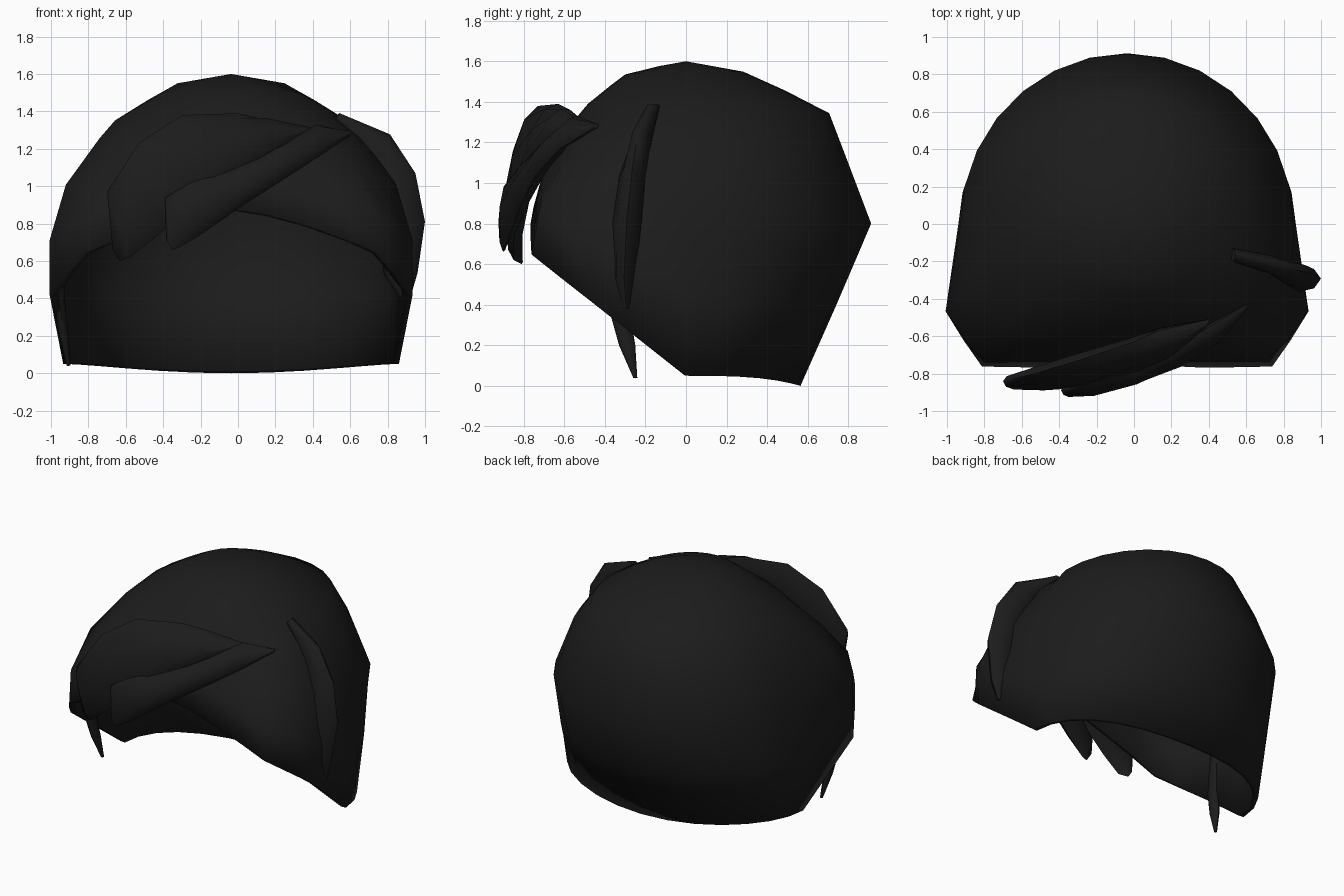
import bpy, bmesh, math
from mathutils import Vector

if "Cube" in bpy.data.objects:
    bpy.data.objects.remove(bpy.data.objects["Cube"])

black = bpy.data.materials.new("soft_black")
black.diffuse_color = (0.0115, 0.0115, 0.0115, 1)
black.use_nodes = True
black.node_tree.nodes["Principled BSDF"].inputs["Base Color"].default_value = black.diffuse_color


def finish(name, bm, angle):
    bmesh.ops.recalc_face_normals(bm, faces=bm.faces)
    mesh = bpy.data.meshes.new(name)
    bm.to_mesh(mesh)
    bm.free()
    mesh.materials.append(black)
    ob = bpy.data.objects.new(name, mesh)
    bpy.context.collection.objects.link(ob)
    bpy.context.view_layer.objects.active = ob
    ob.select_set(True)
    bpy.ops.object.shade_smooth_by_angle(angle=math.radians(angle))
    ob.select_set(False)
    return ob


# Cap outline by height: z, half width, front depth, back depth
LEVELS = [(1.60, 0, 0, 0), (1.55, .31, .28, .28), (1.46, .48, .40, .48),
          (1.36, .66, .52, .70), (1.2, .80, .64, .76), (1.0, .91, .73, .84),
          (.78, .97, .77, .92), (.60, .97, .78, .83), (.44, .97, .78, .76),
          (.2, .965, .78, .65), (-.01, .965, .78, .56)]
# Chamfered front quarter of the lower cap, from the brow centre to the ear
FRONT = [(0, 1), (.2, 1), (.41, 1), (.62, .99), (.8, .98), (.9, .8), (1, .6), (.93, 0)]
COLS = 28


def outline(z):
    for a, b in zip(LEVELS, LEVELS[1:]):
        if z >= b[0]:
            f = (a[0] - z) / (a[0] - b[0])
            return [p + (q - p) * f for p, q in zip(a[1:], b[1:])]
    return LEVELS[-1][1:]


def front_unit(i):
    """Chamfered unit point of a front column, or None at the back."""
    k = min(i, COLS - i)
    return FRONT[k] if k < len(FRONT) else None


def cap_point(i, z):
    """Chamfered at the front, elliptical at the back and crown."""
    hw, front, back = outline(z)
    ang = 2 * math.pi * i / COLS
    s, c = math.sin(ang), math.cos(ang)
    x, y = abs(s) * .93, c
    unit = front_unit(i)
    if unit:
        k = min(1, max(0, (1.45 - z) / .6))
        x += (unit[0] - x) * k
        y += (unit[1] - y) * k
    x = math.copysign(x, s) * hw
    return Vector((x - .037, -y * (front if unit else back), z))


def rim_height(i):
    """Hairline: arched at the brow, sloping to the nape."""
    unit = front_unit(i)
    if unit:
        return .05 + .61 * unit[1] + .22 * max(0, 1 - (unit[0] / .8) ** 1.4)
    return .05 * (1 - max(0, -math.cos(2 * math.pi * i / COLS)) ** 3)


# Hair cap: open shell running from the crown to the hairline
bm = bmesh.new()
crown = bm.verts.new((-.037, 0, 1.6))
rings = []
for f in (.032, .09, .16, .29, .5, .75, 1):
    rings.append([bm.verts.new(cap_point(i, 1.6 + (rim_height(i) - 1.6) * f))
                  for i in range(COLS)])
for i in range(COLS):
    j = (i + 1) % COLS
    bm.faces.new((crown, rings[0][i], rings[0][j]))
    for a, b in zip(rings, rings[1:]):
        bm.faces.new((a[i], b[i], b[j], a[j]))
cap = finish("hair_cap", bm, 50)
shell = cap.modifiers.new("thickness", 'SOLIDIFY')
shell.thickness = .035
shell.offset = -1


def strand(name, stations, sides=8):
    """Loft a lens-shaped lock between two edges: (edge, edge, half thickness)."""
    bm = bmesh.new()
    mids = [(Vector(a) + Vector(b)) / 2 for a, b, t in stations]
    rings = []
    for k, (a, b, t) in enumerate(stations):
        half = (Vector(a) - Vector(b)) / 2
        path = mids[min(k + 1, len(mids) - 1)] - mids[max(k - 1, 0)]
        out = half.cross(path).normalized() * t
        rings.append([bm.verts.new(mids[k] + half * math.cos(w) + out * math.sin(w))
                      for w in (2 * math.pi * i / sides for i in range(sides))])
    for a, b in zip(rings, rings[1:]):
        for i in range(sides):
            j = (i + 1) % sides
            bm.faces.new((a[i], a[j], b[j], b[i]))
    bm.faces.new(rings[0])
    bm.faces.new(rings[-1])
    return finish(name, bm, 60)


# Swept fringe: broad upper lock and slimmer lower lock
strand("upper_fringe", [
    ((.40, -.51, 1.31), (.38, -.55, 1.28), .015),
    ((.13, -.57, 1.36), (.20, -.70, 1.20), .06),
    ((0, -.63, 1.39), (0, -.77, 1.08), .07),
    ((-.30, -.73, 1.38), (-.30, -.84, .85), .075),
    ((-.53, -.80, 1.23), (-.45, -.85, .72), .065),
    ((-.70, -.84, .97), (-.58, -.85, .62), .04),
    ((-.67, -.82, .66), (-.63, -.81, .60), .01)])
strand("lower_fringe", [
    ((.60, -.43, 1.29), (.60, -.46, 1.27), .015),
    ((.42, -.54, 1.33), (.45, -.62, 1.17), .04),
    ((.20, -.67, 1.20), (.25, -.74, 1.04), .055),
    ((0, -.78, 1.10), (0, -.82, .88), .06),
    ((-.25, -.86, 1.02), (-.20, -.87, .74), .055),
    ((-.39, -.89, .94), (-.32, -.90, .67), .03),
    ((-.385, -.89, .72), (-.35, -.90, .66), .01)])

# Curved lock over the right side, its inner half sunk into the cap
strand("right_lock", [
    ((.53, -.20, 1.37), (.53, -.13, 1.38), .02),
    ((.74, -.27, 1.20), (.74, -.17, 1.22), .10),
    ((.83, -.33, 1.03), (.83, -.20, 1.03), .125),
    ((.875, -.365, .80), (.875, -.22, .80), .125),
    ((.87, -.36, .53), (.87, -.25, .53), .09),
    ((.90, -.31, .38), (.90, -.28, .38), .015)])

# Thin lock hanging at the left temple
strand("left_lock", [
    ((-.94, -.29, .84), (-.94, -.26, .84), .01),
    ((-.96, -.37, .62), (-.96, -.28, .62), .025),
    ((-.955, -.38, .38), (-.955, -.28, .38), .03),
    ((-.93, -.33, .20), (-.93, -.25, .20), .025),
    ((-.905, -.26, .04), (-.905, -.24, .04), .01)])
